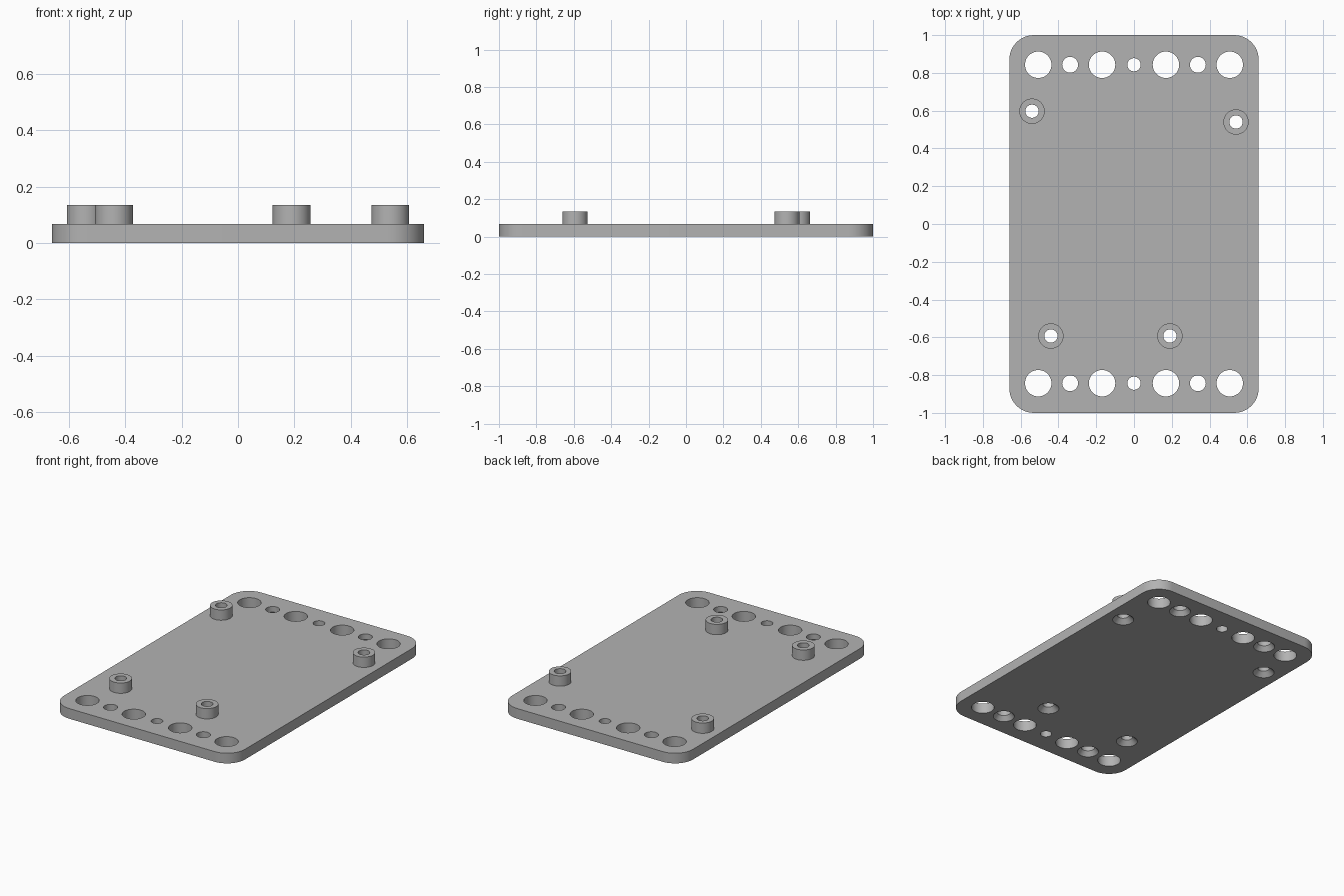
import bpy, bmesh, math

if "Cube" in bpy.data.objects:
    bpy.data.objects.remove(bpy.data.objects["Cube"])

HALF_X, HALF_Y, CORNER = 0.66, 1.0, 0.13
THICK, TOP = 0.067, 0.135
BOLT, SCREW, PEG, BOSS, SINK = 0.035, 0.042, 0.07, 0.067, 0.065
SINK_DEPTH = 0.03
SEG = 48

grey = bpy.data.materials.new("plain grey")
grey.use_nodes = True
colour = (0.45, 0.45, 0.45, 1)
grey.diffuse_color = colour
grey.node_tree.nodes["Principled BSDF"].inputs["Base Color"].default_value = colour


def make_object(name, bm):
    bmesh.ops.recalc_face_normals(bm, faces=bm.faces)
    mesh = bpy.data.meshes.new(name)
    bm.to_mesh(mesh)
    bm.free()
    mesh.materials.append(grey)
    obj = bpy.data.objects.new(name, mesh)
    bpy.context.collection.objects.link(obj)
    return obj


def lathe(bm, x, y, profile, capped=False):
    """Spin (radius, height) points round a vertical axis."""
    rings = []
    for r, z in profile:
        rings.append([bm.verts.new((x + r * math.cos(i * math.tau / SEG),
                                    y + r * math.sin(i * math.tau / SEG), z))
                      for i in range(SEG)])
    for a, b in zip(rings, rings[1:]):
        for i in range(SEG):
            j = (i + 1) % SEG
            bm.faces.new((a[i], a[j], b[j], b[i]))
    if capped:
        bm.faces.new(rings[0][::-1])
        bm.faces.new(rings[-1])


def smooth(obj):
    bpy.ops.object.select_all(action="DESELECT")
    obj.select_set(True)
    bpy.context.view_layer.objects.active = obj
    bpy.ops.object.shade_smooth_by_angle(angle=math.radians(30))


# Base plate with rounded corners
bm = bmesh.new()
outline = []
for k, (sx, sy) in enumerate([(1, 1), (-1, 1), (-1, -1), (1, -1)]):
    for i in range(13):
        a = (k + i / 12) * math.pi / 2
        outline.append(bm.verts.new((sx * (HALF_X - CORNER) + CORNER * math.cos(a),
                                     sy * (HALF_Y - CORNER) + CORNER * math.sin(a), 0)))
base = bm.faces.new(outline)
side = bmesh.ops.extrude_face_region(bm, geom=[base])["geom"]
bmesh.ops.translate(bm, verts=[v for v in side if isinstance(v, bmesh.types.BMVert)],
                    vec=(0, 0, THICK))
plate = make_object("base_plate", bm)

# Hole shapes: straight, or countersunk from underneath
LOW, HIGH = -0.02, THICK + 0.02


def straight(r):
    return [(r, LOW), (r, HIGH)]


def countersunk(r):
    return [(SINK, LOW), (SINK, 0), (r, SINK_DEPTH), (r, HIGH)]


standoffs = {"back_right": (-0.54, 0.597), "back_left": (0.54, 0.54),
             "front_right": (-0.44, -0.593), "front_left": (0.19, -0.593)}

cut = bmesh.new()
for y in (-0.843, 0.843):
    lathe(cut, 0, y, straight(BOLT), True)
    for s in (-1, 1):
        lathe(cut, s * 0.169, y, straight(PEG), True)
        lathe(cut, s * 0.338, y, countersunk(SCREW), True)
        lathe(cut, s * 0.507, y, straight(PEG), True)
for x, y in standoffs.values():
    lathe(cut, x, y, countersunk(BOLT), True)
cutter = make_object("hole_cutter", cut)
cutter.hide_render = True

# Cut the holes, then drop the cutter
mod = plate.modifiers.new("holes", "BOOLEAN")
mod.operation = "DIFFERENCE"
mod.solver = "EXACT"
mod.object = cutter
bpy.ops.object.select_all(action="DESELECT")
plate.select_set(True)
bpy.context.view_layer.objects.active = plate
bpy.ops.object.modifier_apply(modifier=mod.name)
bpy.data.objects.remove(cutter)
smooth(plate)

# Hollow standoffs on the plate
for name, (x, y) in standoffs.items():
    bm = bmesh.new()
    lathe(bm, x, y, [(BOLT, THICK), (BOLT, TOP), (BOSS, TOP), (BOSS, THICK)])
    # open at the base, so orient by the top ring
    obj = make_object(name + "_standoff", bm)
    if any(p.normal.z < -0.5 for p in obj.data.polygons):
        obj.data.flip_normals()
    smooth(obj)
